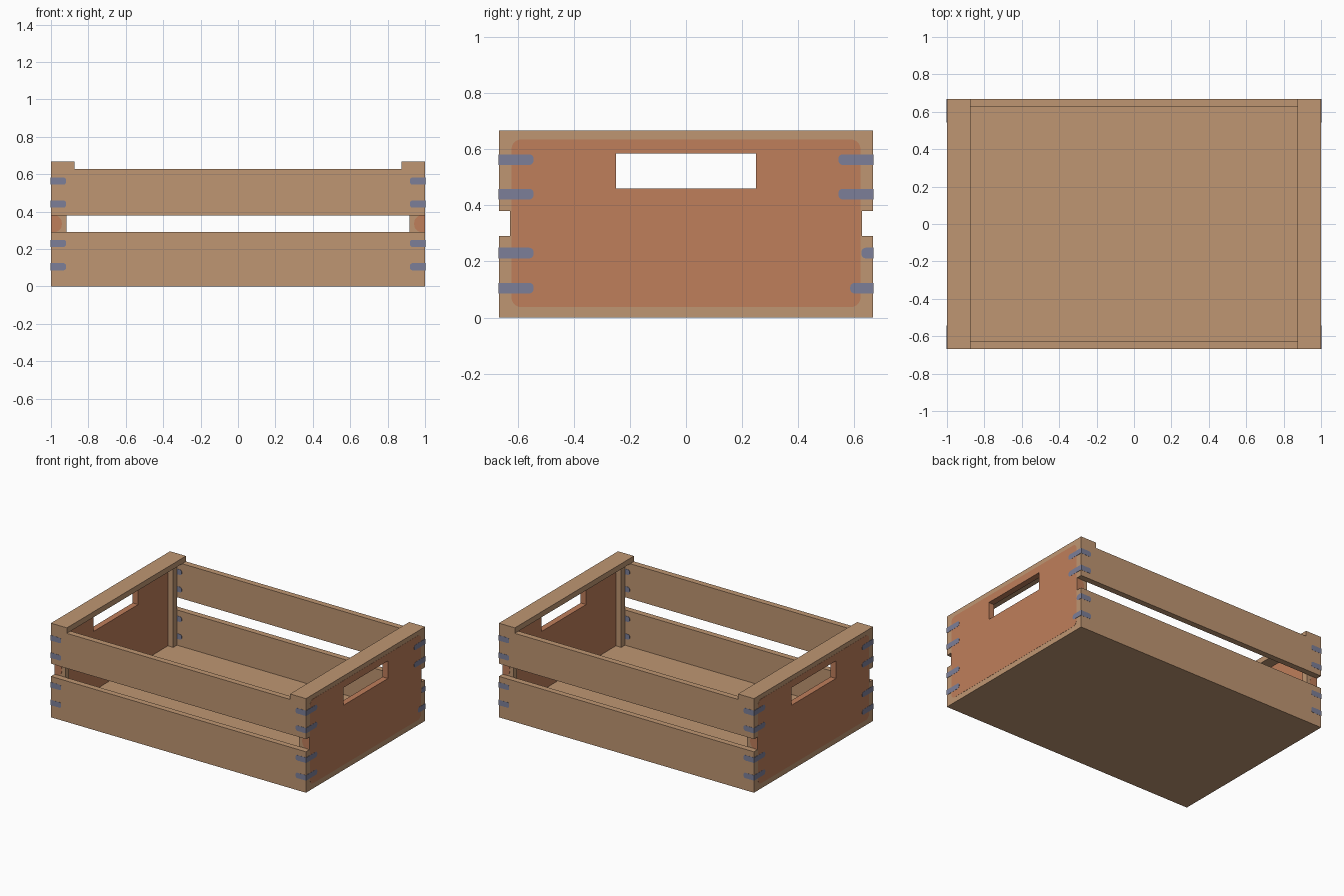
import bpy, bmesh, math
from mathutils import Vector

cube = bpy.data.objects.get("Cube")
if cube:
    bpy.data.objects.remove(cube, do_unlink=True)


def material(name, rgb):
    lin = [((c / 255 + 0.055) / 1.055) ** 2.4 for c in rgb] + [1]
    m = bpy.data.materials.new(name)
    m.use_nodes = True
    m.diffuse_color = lin
    bsdf = next(n for n in m.node_tree.nodes if n.type == 'BSDF_PRINCIPLED')
    bsdf.inputs["Base Color"].default_value = lin
    bsdf.inputs["Roughness"].default_value = 0.8
    return m


WOOD = material("light wood", (191, 150, 114))
RUST = material("rust brown", (191, 126, 91))
BLUE = material("grey blue", (124, 127, 152))

X, Y, Z = 1.0, 0.667, 0.667   # outer half sizes and height
T = 0.042                     # board thickness
XI, YI = X - T, Y - T         # inner faces of the ends and slats
RAIL = 0.628                  # underside of the top rails


def finish(name, bm, mats):
    bmesh.ops.recalc_face_normals(bm, faces=bm.faces[:])
    me = bpy.data.meshes.new(name)
    bm.to_mesh(me)
    bm.free()
    for m in mats:
        me.materials.append(m)
    ob = bpy.data.objects.new(name, me)
    bpy.context.collection.objects.link(ob)
    return ob


def box(name, xs, ys, zs, mat=WOOD):
    bm = bmesh.new()
    bmesh.ops.create_cube(bm, size=1)
    for v in bm.verts:
        v.co = [sum(r) / 2 + c * (r[1] - r[0])
                for c, r in zip(v.co, (xs, ys, zs))]
    return finish(name, bm, [mat])


def slab(name, loops, axis, lo, hi, mats):
    """Flat outline (with optional hole) extruded along x or y."""
    def place(a, b, d):
        return Vector((d, a, b)) if axis == 'x' else Vector((a, d, b))
    bm = bmesh.new()
    for loop in loops:
        vs = [bm.verts.new(place(a, b, lo)) for a, b in loop]
        for i, v in enumerate(vs):
            bm.edges.new((vs[i - 1], v))
    bmesh.ops.triangle_fill(bm, edges=bm.edges[:], use_beauty=True)
    ext = bmesh.ops.extrude_face_region(bm, geom=bm.faces[:])
    moved = [g for g in ext["geom"] if isinstance(g, bmesh.types.BMVert)]
    bmesh.ops.translate(bm, verts=moved, vec=place(0, 0, hi - lo))
    return finish(name, bm, mats)


def rounded(a0, a1, b0, b1, r, left=True, right=True, n=5):
    """Rectangle outline with the chosen ends rounded."""
    pts = []
    for a, b, start, use in ((a1, b1, 0, right), (a0, b1, 90, left),
                             (a0, b0, 180, left), (a1, b0, 270, right)):
        if not use:
            pts.append((a, b))
            continue
        ca = a - r if a == a1 else a + r
        cb = b - r if b == b1 else b + r
        for i in range(n + 1):
            t = math.radians(start + 90 * i / n)
            pts.append((ca + r * math.cos(t), cb + r * math.sin(t)))
    return pts


def span(s, a, b):
    return tuple(sorted((s * a, s * b)))


# Floor
box("floor", (-XI, XI), (-YI, YI), (0, 0.04))

# Long side slats
for sy, side in ((-1, "front"), (1, "back")):
    for level, zs in (("lower", (0, 0.29)), ("upper", (0.38, RAIL))):
        box(f"{side}_{level}_slat", (-X, X), span(sy, YI, Y), zs)

HOLE = [(-0.25, 0.46), (0.25, 0.46), (0.25, 0.585), (-0.25, 0.585)]
MARKS = (0.105, 0.23, 0.44, 0.563)

for sx, end in ((-1, "right"), (1, "left")):
    # End panel with hand hole: rust inside and in the hole, wood outside
    lo, hi = span(sx, XI, X)
    outline = [(-YI, 0), (YI, 0), (YI, RAIL), (-YI, RAIL)]
    panel = slab(f"{end}_end_panel", [outline, HOLE], 'x', lo, hi, [RUST, WOOD])
    for p in panel.data.polygons:
        c = p.center
        if abs(c.y) > YI - 0.001 or c.z < 0.001 or p.normal.x * sx > 0.5:
            p.material_index = 1

    # Painted field on the outside of the end
    lo, hi = span(sx, X - 0.002, X + 0.001)
    slab(f"{end}_end_paint",
         [rounded(-0.622, 0.622, 0.037, 0.635, 0.035), HOLE],
         'x', lo, hi, [RUST])

    # Top rail, with small notches of the slats beneath
    box(f"{end}_top_rail", span(sx, 0.875, X), (-Y, Y), (RAIL, Z))

    for sy, side in ((-1, "front"), (1, "back")):
        # Inner corner post
        box(f"{end}_{side}_post", span(sx, XI - T, XI),
            span(sy, YI - T, YI), (0.04, RAIL))

        # Paint wrapping onto the panel edge in the gap
        a0, a1 = span(sx, 0.942, X)
        lo, hi = span(sy, YI - 0.002, YI + 0.002)
        slab(f"{end}_{side}_edge_paint",
             [rounded(a0, a1, 0.29, 0.38, 0.04, sx > 0, sx < 0)],
             'y', lo, hi, [RUST])

        # Blue joint marks around each corner
        for i, z in enumerate(MARKS):
            z0, z1 = z - 0.019, z + 0.019
            # on the slat outside
            a0, a1 = span(sx, 0.92, X)
            lo, hi = span(sy, Y - 0.002, Y + 0.001)
            slab(f"{end}_{side}_slat_mark_{i + 1}",
                 [rounded(a0, a1, z0, z1, 0.012, sx > 0, sx < 0)],
                 'y', lo, hi, [BLUE])
            # on the slat inside, beside the post
            a0, a1 = span(sx, 0.878, XI - T)
            lo, hi = span(sy, YI - 0.002, YI + 0.001)
            slab(f"{end}_{side}_inner_mark_{i + 1}",
                 [rounded(a0, a1, z0, z1, 0.015, sx > 0, sx < 0)],
                 'y', lo, hi, [BLUE])
            # on the end
            inner = 0.543
            if sx > 0 and sy > 0 and i < 2:
                inner = (0.585, 0.625)[i]
            a0, a1 = span(sy, inner, Y)
            lo, hi = span(sx, X - 0.001, X + 0.002)
            slab(f"{end}_{side}_end_mark_{i + 1}",
                 [rounded(a0, a1, z0, z1, 0.016, sy > 0, sy < 0)],
                 'x', lo, hi, [BLUE])
